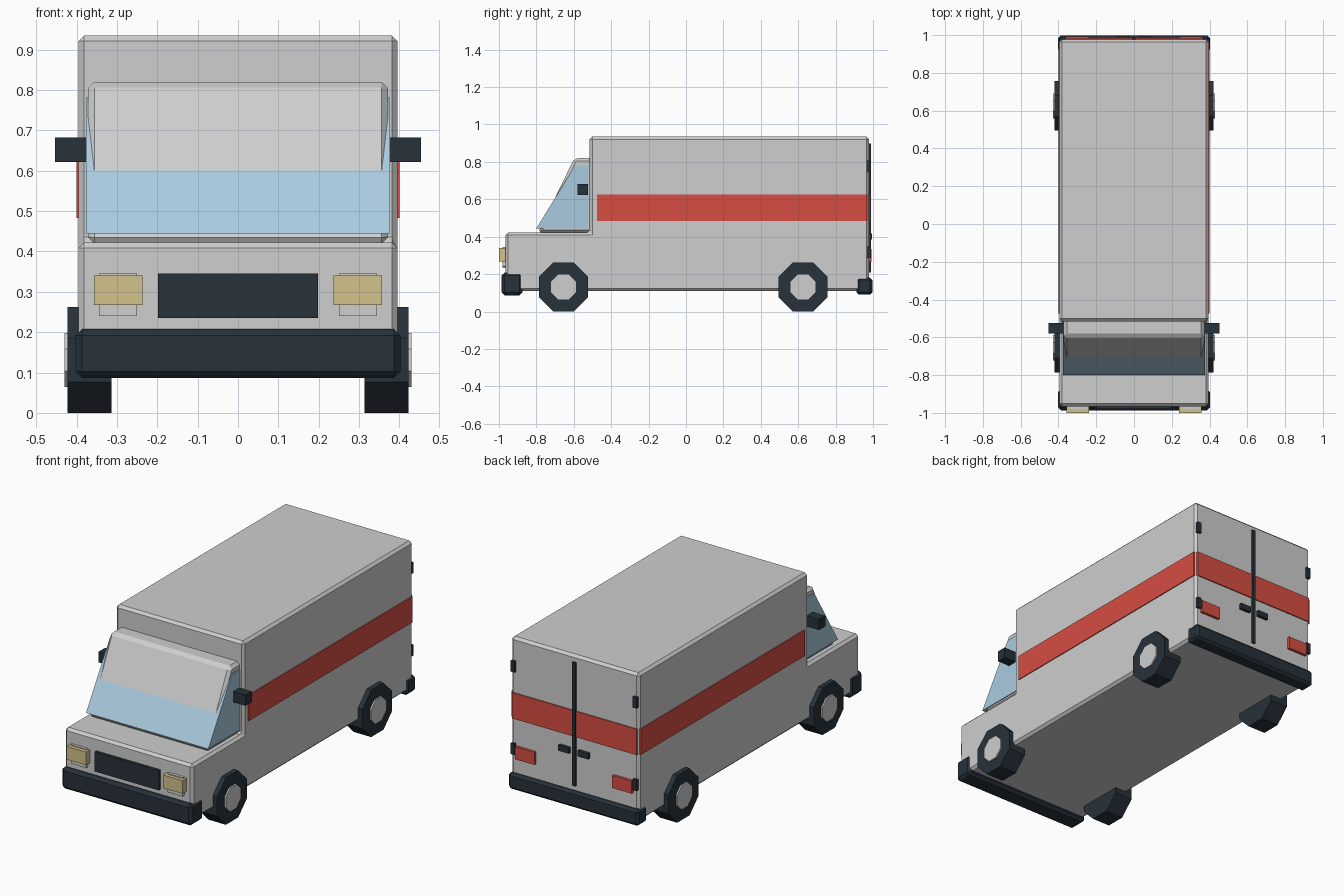
import bpy
import bmesh
from math import pi, cos

cube = bpy.data.objects.get("Cube")
if cube:
    bpy.data.objects.remove(cube, do_unlink=True)


def material(name, rgb):
    m = bpy.data.materials.new(name)
    m.use_nodes = True
    colour = (*rgb, 1)
    m.diffuse_color = colour
    m.node_tree.nodes["Principled BSDF"].inputs["Base Color"].default_value = colour
    return m


GREY = material("light grey paint", (0.62, 0.62, 0.62))
DARK = material("dark rubber", (0.02, 0.031, 0.043))
GLASS = material("pale blue glass", (0.40, 0.60, 0.74))
RED = material("red", (0.67, 0.075, 0.055))
YELLOW = material("headlight yellow", (0.65, 0.54, 0.26))


def finish(name, bm, mat, bevel=0):
    bmesh.ops.recalc_face_normals(bm, faces=bm.faces[:])
    mesh = bpy.data.meshes.new(name)
    bm.to_mesh(mesh)
    bm.free()
    mesh.materials.append(mat)
    obj = bpy.data.objects.new(name, mesh)
    bpy.context.collection.objects.link(obj)
    if bevel:
        mod = obj.modifiers.new("edge chamfer", "BEVEL")
        mod.width = bevel
        mod.segments = 1
        mod.limit_method = "ANGLE"
    return obj


def prism(name, profile, x0, x1, mat, bevel=0):
    """Extrude a side profile of (y, z) points from x0 to x1."""
    bm = bmesh.new()
    face = bm.faces.new([bm.verts.new((x0, y, z)) for y, z in profile])
    out = bmesh.ops.extrude_face_region(bm, geom=[face])
    for v in out["geom"]:
        if isinstance(v, bmesh.types.BMVert):
            v.co.x = x1
    return finish(name, bm, mat, bevel)


def box(name, xs, ys, zs, mat, bevel=0):
    (y0, y1), (z0, z1) = ys, zs
    return prism(name, [(y0, z0), (y1, z0), (y1, z1), (y0, z1)], *xs, mat, bevel)


def pair(name, xs, ys, zs, mat, bevel=0):
    for side, s in (("left", 1), ("right", -1)):
        box(f"{side}_{name}", (s * xs[0], s * xs[1]), ys, zs, mat, bevel)


def octagon(name, x0, x1, y, z, flat_radius, mat):
    r = flat_radius / cos(pi / 8)
    pts = [(y + r * cos(pi / 8 + i * pi / 4), z + r * cos(pi / 8 + i * pi / 4 - pi / 2))
           for i in range(8)]
    prism(name, pts, x0, x1, mat)


# Cargo body and hood
prism("body", [(-0.965, 0.11), (0.978, 0.11), (0.978, 0.935), (-0.515, 0.935),
               (-0.515, 0.422), (-0.965, 0.422)], -0.395, 0.395, GREY, 0.014)

# Cab shell with the windscreen and side glass running through it
prism("cab_shell", [(-0.792, 0.42), (-0.50, 0.42), (-0.50, 0.82), (-0.597, 0.82)],
      -0.372, 0.372, GREY, 0.016)
prism("cab_glass", [(-0.80, 0.445), (-0.52, 0.445), (-0.52, 0.782), (-0.592, 0.782)],
      -0.377, 0.377, GLASS)

# Bumpers
box("front_bumper", (-0.402, 0.402), (-0.987, -0.875), (0.087, 0.208), DARK, 0.016)
box("rear_bumper", (-0.402, 0.402), (0.912, 0.997), (0.09, 0.182), DARK, 0.014)

# Front details
box("grille", (-0.198, 0.198), (-0.98, -0.96), (0.235, 0.345), DARK)
pair("headlight", (0.237, 0.357), (-1.0, -0.96), (0.267, 0.34), YELLOW)
pair("headlight_backing", (0.25, 0.345), (-0.98, -0.96), (0.24, 0.345), GREY)
pair("mirror", (0.37, 0.453), (-0.58, -0.525), (0.622, 0.682), DARK)

# Stripes
pair("side_stripe", (0.392, 0.4), (-0.475, 0.968), (0.483, 0.627), RED)
pair("door_stripe", (0.004, 0.385), (0.975, 0.984), (0.483, 0.627), RED)

# Rear door details
box("door_seam", (-0.009, 0.009), (0.97, 0.99), (0.21, 0.898), DARK)
pair("door_handle", (0.027, 0.092), (0.97, 0.995), (0.385, 0.417), DARK)
pair("tail_light", (0.24, 0.36), (0.97, 0.993), (0.265, 0.335), RED)
for level, z in (("lower", 0.285), ("upper", 0.745)):
    pair(f"{level}_hinge", (0.364, 0.388), (0.97, 0.99), (z, z + 0.062), DARK)

# Wheels
for end, y in (("front", -0.655), ("rear", 0.625)):
    for side, s in (("left", 1), ("right", -1)):
        octagon(f"{end}_{side}_tyre", s * 0.313, s * 0.422, y, 0.131, 0.131, DARK)
        octagon(f"{end}_{side}_hub", s * 0.40, s * 0.43, y, 0.131, 0.067, GREY)
